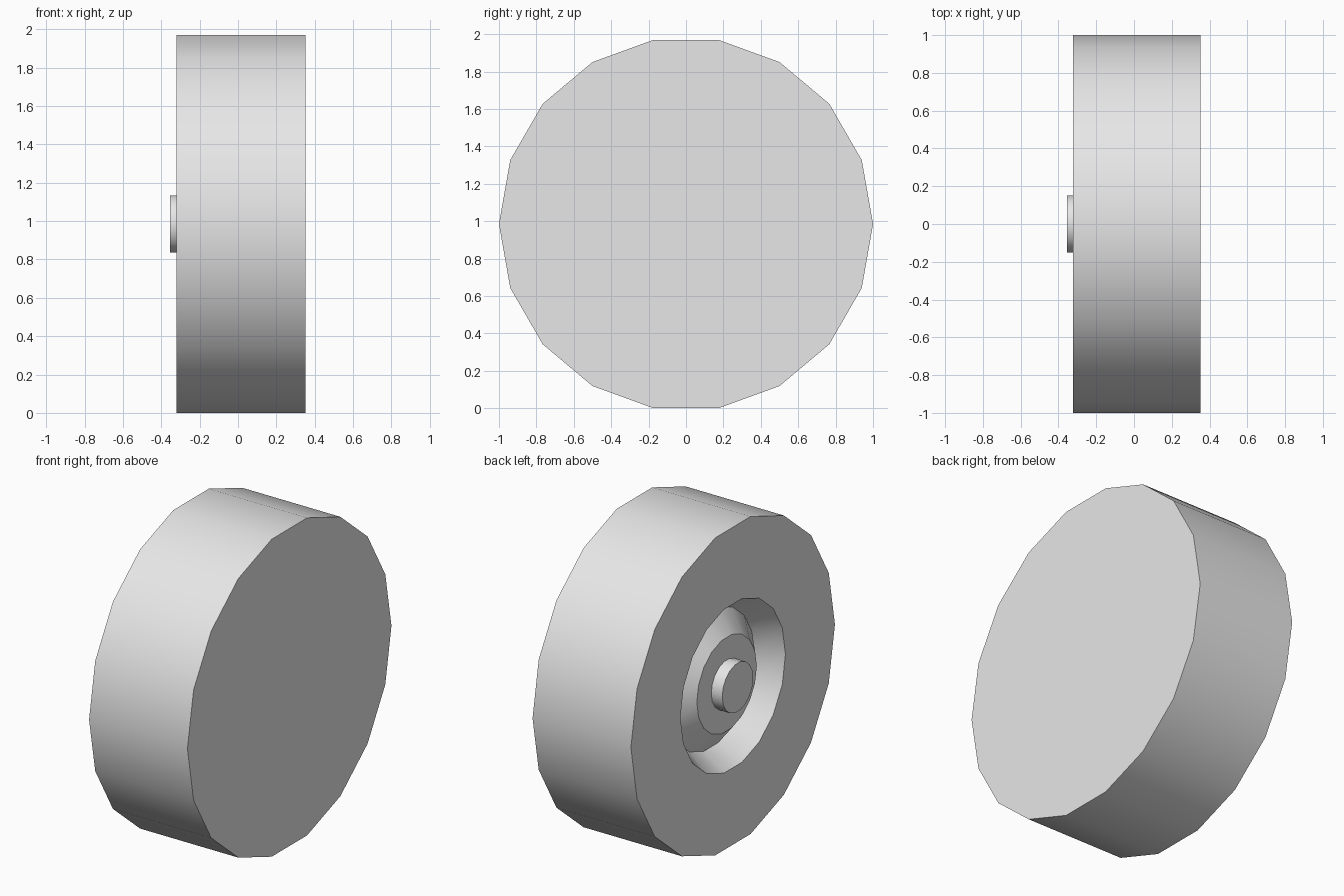
import bpy, bmesh
from math import sin, cos, pi, radians

SIDES = 18
RADIUS = 1.0
AXLE_Z = RADIUS * sin(radians(80))  # wheel rests on a flat side

cube = bpy.data.objects.get("Cube")
if cube:
    bpy.data.objects.remove(cube, do_unlink=True)

grey = bpy.data.materials.new("light_grey")
grey.use_nodes = True
colour = (0.8, 0.8, 0.8, 1)
grey.diffuse_color = colour
grey.node_tree.nodes["Principled BSDF"].inputs["Base Color"].default_value = colour


def lathe(name, profile):
    """Turn (x, radius) points about the axle and cap both ends."""
    bm = bmesh.new()
    rings = []
    for x, r in profile:
        angles = [2 * pi * i / SIDES for i in range(SIDES)]
        rings.append([bm.verts.new((x, r * cos(a), r * sin(a))) for a in angles])
    for a, b in zip(rings, rings[1:]):
        for i in range(SIDES):
            j = (i + 1) % SIDES
            bm.faces.new((a[i], a[j], b[j], b[i]))
    bm.faces.new(rings[0])
    bm.faces.new(rings[-1])
    bmesh.ops.recalc_face_normals(bm, faces=bm.faces)
    mesh = bpy.data.meshes.new(name)
    bm.to_mesh(mesh)
    bm.free()
    mesh.materials.append(grey)
    obj = bpy.data.objects.new(name, mesh)
    obj.location.z = AXLE_Z
    bpy.context.collection.objects.link(obj)
    bpy.ops.object.select_all(action="DESELECT")
    obj.select_set(True)
    bpy.context.view_layer.objects.active = obj
    bpy.ops.object.shade_smooth_by_angle(angle=radians(30))
    return obj


# Wheel: plain inner face, broad tread, V-shaped recess, raised centre disc
lathe("wheel", [(0.353, RADIUS), (-0.322, RADIUS), (-0.322, 0.515),
                (-0.172, 0.425), (-0.28, 0.294)])

# Hub cap: short cylinder standing out of the centre disc
lathe("hub_cap", [(-0.27, 0.152), (-0.355, 0.152)])
